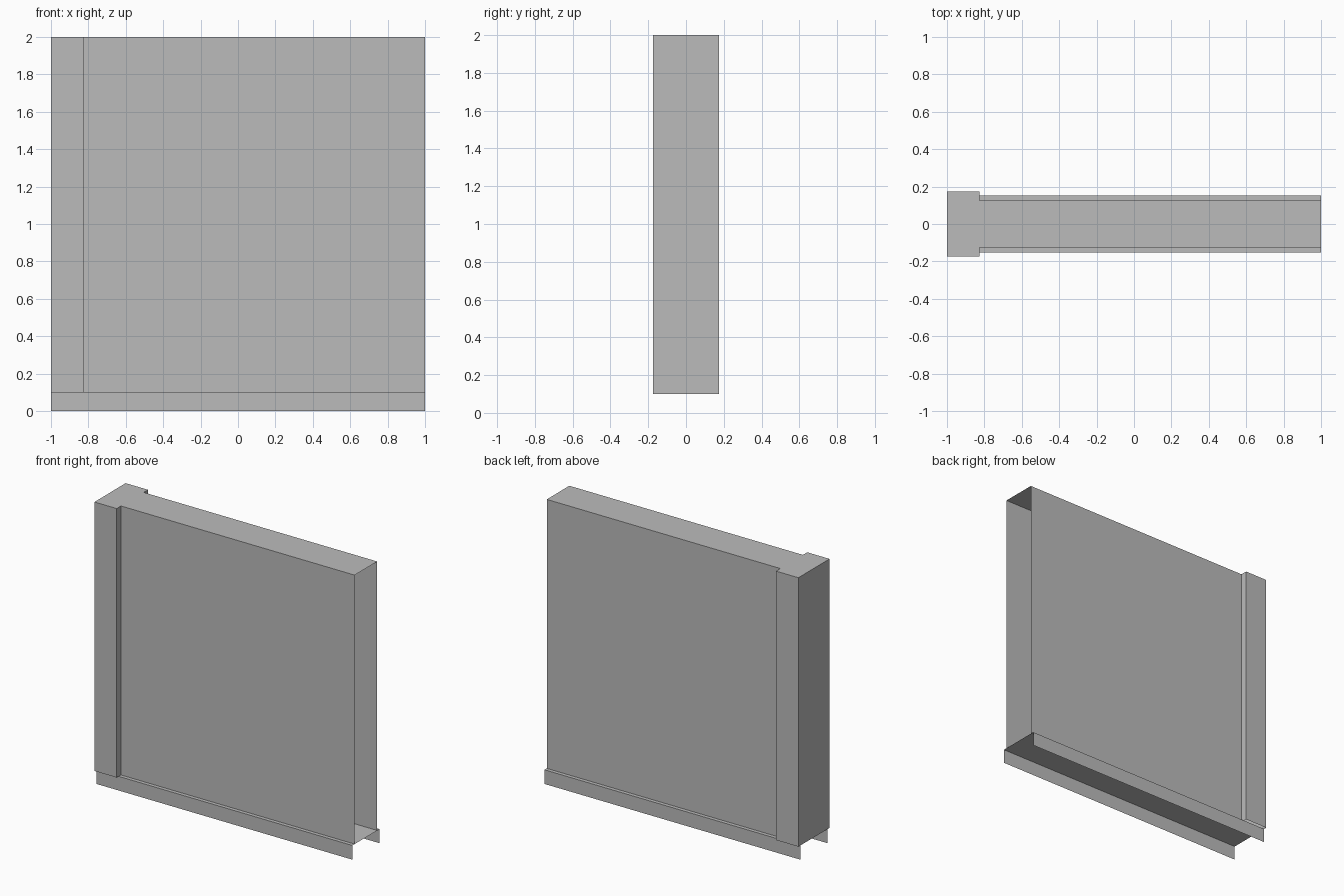
import bpy
import bmesh
from mathutils import Vector

cube = bpy.data.objects.get("Cube")
if cube:
    bpy.data.objects.remove(cube, do_unlink=True)

# Single flat grey
grey = bpy.data.materials.new("plain grey")
grey.use_nodes = True
color = (0.5, 0.5, 0.5, 1)
grey.diffuse_color = color
grey.node_tree.nodes["Principled BSDF"].inputs["Base Color"].default_value = color

RIGHT, LEFT, DOWN = Vector((-1, 0, 0)), Vector((1, 0, 0)), Vector((0, 0, -1))


def sheet_box(name, x0, x1, half_depth, z0, z1, open_sides):
    """Thin-walled box with the sides facing the given directions left open."""
    bm = bmesh.new()
    bmesh.ops.create_cube(bm, size=1)
    bm.normal_update()
    gone = [f for f in bm.faces if any(f.normal.dot(d) > 0.9 for d in open_sides)]
    bmesh.ops.delete(bm, geom=gone, context="FACES")
    bmesh.ops.scale(bm, vec=(x1 - x0, 2 * half_depth, z1 - z0), verts=bm.verts)
    bmesh.ops.translate(bm, vec=((x0 + x1) / 2, 0, (z0 + z1) / 2), verts=bm.verts)
    mesh = bpy.data.meshes.new(name)
    bm.to_mesh(mesh)
    bm.free()
    mesh.materials.append(grey)
    obj = bpy.data.objects.new(name, mesh)
    bpy.context.collection.objects.link(obj)
    return obj


base_top, post_edge = 0.1, -0.826

# Inverted channel along the floor
sheet_box("base_channel", -1, 1, 0.152, 0, base_top, (RIGHT, LEFT, DOWN))
# Wide closed post at one end
sheet_box("end_post", -1, post_edge, 0.174, base_top, 2, (DOWN,))
# Hollow wall panel, open at the far end
sheet_box("wall_panel", post_edge, 1, 0.126, base_top, 2, (RIGHT, LEFT, DOWN))
